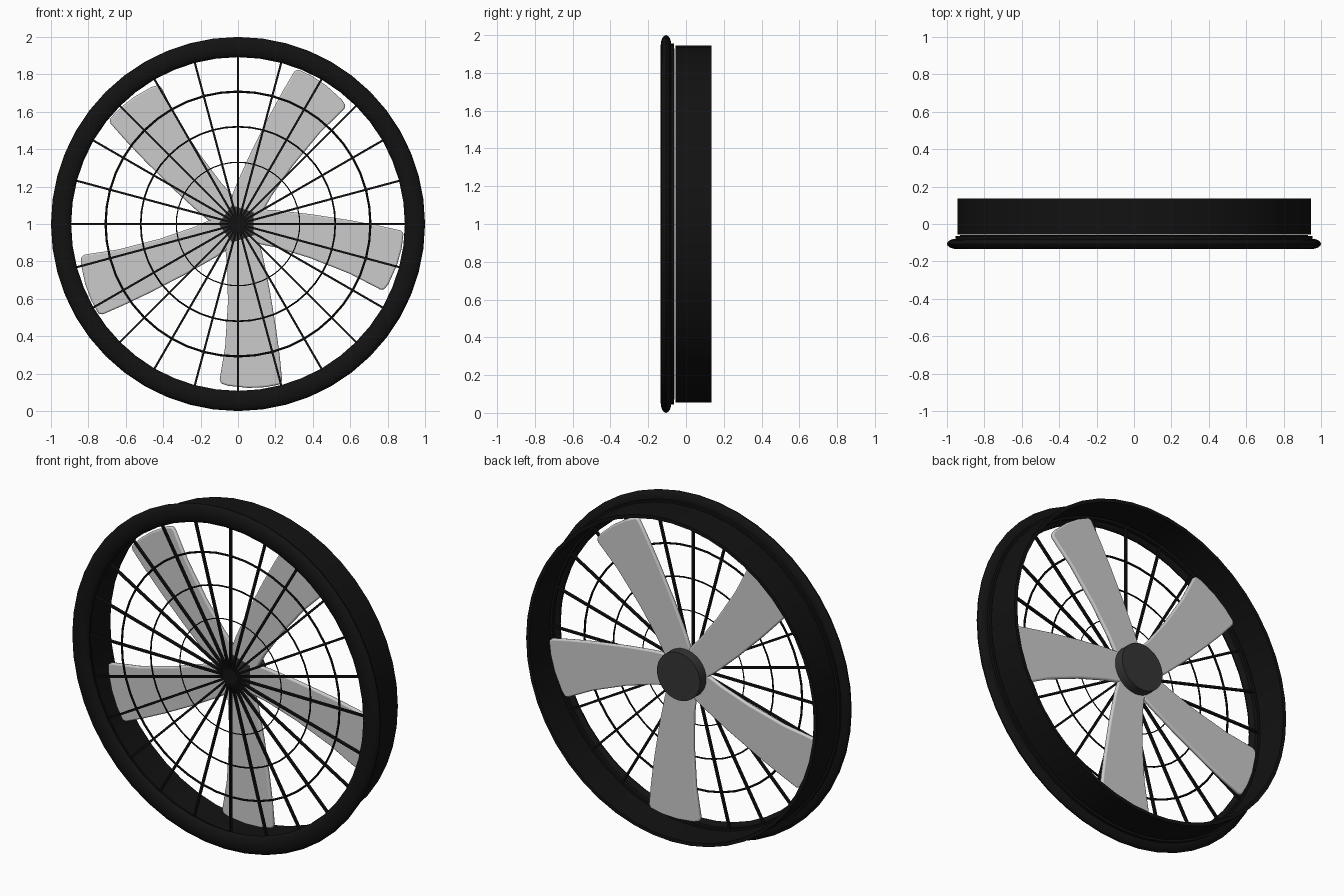
import bpy, bmesh, math
from mathutils import Matrix

if "Cube" in bpy.data.objects:
    bpy.data.objects.remove(bpy.data.objects["Cube"])

CENTRE = Matrix.Translation((0, 0, 1))
FACING = CENTRE @ Matrix.Rotation(math.pi / 2, 4, 'X')   # local z -> world -y


def material(name, v):
    m = bpy.data.materials.new(name)
    m.diffuse_color = (v, v, v, 1)
    m.use_nodes = True
    m.node_tree.nodes["Principled BSDF"].inputs["Base Color"].default_value = m.diffuse_color
    return m


BLACK = material("black", 0.006)
DARK = material("dark_grey", 0.035)


def finish(name, bm, mat=None, bevel=0, angle=35):
    bmesh.ops.recalc_face_normals(bm, faces=bm.faces)
    me = bpy.data.meshes.new(name)
    bm.to_mesh(me)
    bm.free()
    ob = bpy.data.objects.new(name, me)
    bpy.context.collection.objects.link(ob)
    if mat:
        me.materials.append(mat)
    if bevel:
        b = ob.modifiers.new("bevel", 'BEVEL')
        b.width, b.segments = bevel, 3
        b.limit_method, b.angle_limit = 'ANGLE', math.radians(50)
    bpy.ops.object.select_all(action='DESELECT')
    ob.select_set(True)
    bpy.context.view_layer.objects.active = ob
    bpy.ops.object.shade_smooth_by_angle(angle=math.radians(angle))
    return ob


def lathe(name, profile, mat, segs=48):
    """Revolve a closed (radius, y) profile about the fan axis."""
    bm = bmesh.new()
    rings = []
    for i in range(segs):
        a = 2 * math.pi * i / segs
        rings.append([bm.verts.new((r * math.cos(a), y, 1 + r * math.sin(a)))
                      for r, y in profile])
    n = len(profile)
    for i in range(segs):
        p, q = rings[i], rings[(i + 1) % segs]
        for j in range(n):
            k = (j + 1) % n
            bm.faces.new((p[j], q[j], q[k], p[k]))
    return finish(name, bm, mat)


def ellipse(r, y, ar, ay, n):
    return [(r + ar * math.cos(2 * math.pi * i / n),
             y + ay * math.sin(2 * math.pi * i / n)) for i in range(n)]


# Outer frame: rounded rim, stepped flange, duct behind it
lathe("front_rim", ellipse(0.946, -0.106, 0.054, 0.028, 16), BLACK)
lathe("flange", [(0.955, -0.10), (0.955, -0.063), (0.915, -0.063), (0.915, -0.10)], BLACK)
lathe("duct", [(0.945, -0.056), (0.945, 0.135), (0.925, 0.135), (0.925, -0.056)], BLACK)

# Grille: concentric wires and 24 radial spokes
for i, (r, w) in enumerate([(0.33, 0.003), (0.52, 0.0045), (0.708, 0.006)]):
    lathe(f"grille_wire_{i + 1}", ellipse(r, -0.068, w, w, 8), BLACK)
bm = bmesh.new()
for i in range(24):
    m = (Matrix.Translation((0, -0.068, 1)) @ Matrix.Rotation(math.radians(15 * i), 4, 'Y')
         @ Matrix.Translation((0.465, 0, 0)) @ Matrix.Diagonal((0.93, 0.016, 0.011, 1)))
    bmesh.ops.create_cube(bm, size=1, matrix=m)
finish("grille_spokes", bm, BLACK)

# Hub
bm = bmesh.new()
bmesh.ops.create_cone(bm, cap_ends=True, segments=32, radius1=0.14, radius2=0.14, depth=0.08,
                      matrix=Matrix.Translation((0, 0.03, 0)) @ FACING)
finish("hub", bm, DARK)

# Five swept blades, outline in (x, z) about the axis
OUTLINE = [(0.08, 0.08), (0.2, 0.074), (0.385, 0.053), (0.6, 0.02), (0.75, -0.008),
           (0.868, -0.034), (0.885, -0.05), (0.875, -0.13), (0.85, -0.22), (0.805, -0.32),
           (0.782, -0.35), (0.76, -0.35), (0.6, -0.267), (0.385, -0.182),
           (0.2, -0.125), (0.08, -0.1)]
for i in range(5):
    bm = bmesh.new()
    face = bm.faces.new([bm.verts.new((x, 0.012, z)) for x, z in OUTLINE])
    ext = bmesh.ops.extrude_face_region(bm, geom=[face])
    bmesh.ops.translate(bm, vec=(0, -0.024, 0),
                        verts=[v for v in ext["geom"] if isinstance(v, bmesh.types.BMVert)])
    bm.transform(CENTRE @ Matrix.Rotation(math.radians(72 * i), 4, 'Y'))
    finish(f"blade_{i + 1}", bm, bevel=0.009)
